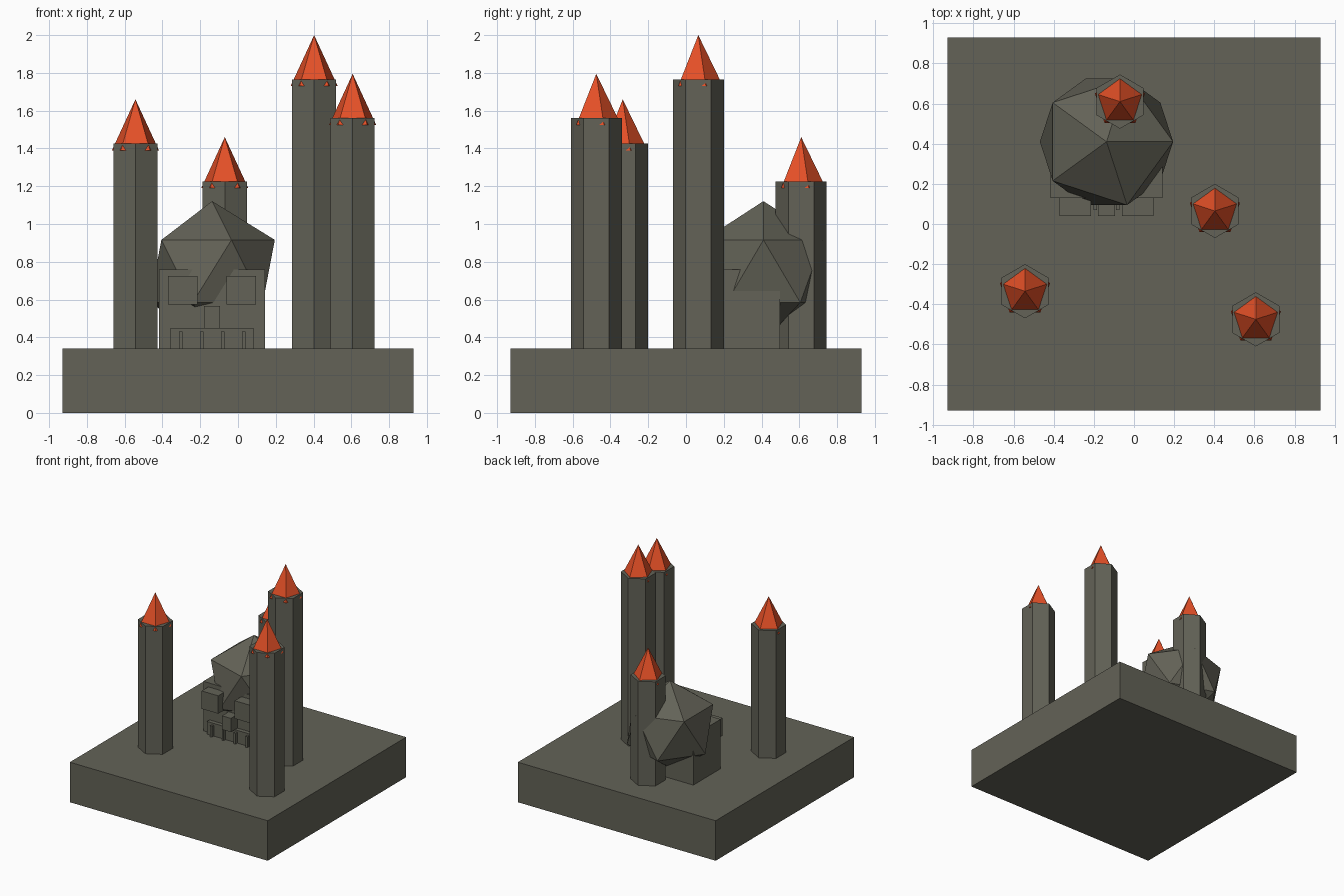
import bpy, math

if "Cube" in bpy.data.objects:
    bpy.data.objects.remove(bpy.data.objects["Cube"])


def material(name, rgb):
    m = bpy.data.materials.new(name)
    m.diffuse_color = (*rgb, 1)
    m.use_nodes = True
    m.node_tree.nodes["Principled BSDF"].inputs["Base Color"].default_value = m.diffuse_color
    return m


STONE = material("stone", (0.125, 0.123, 0.095))
ROOF = material("red_roof", (0.78, 0.08, 0.02))


def mesh_object(name, verts, faces, mat):
    me = bpy.data.meshes.new(name)
    me.from_pydata(verts, [], faces)
    me.materials.append(mat)
    ob = bpy.data.objects.new(name, me)
    bpy.context.collection.objects.link(ob)
    return ob


def box(name, x0, x1, y0, y1, z0, z1):
    v = [(x, y, z) for z in (z0, z1) for x, y in ((x0, y0), (x1, y0), (x1, y1), (x0, y1))]
    f = [(3, 2, 1, 0), (4, 5, 6, 7)]
    f += [(i, (i + 1) % 4, (i + 1) % 4 + 4, i + 4) for i in range(4)]
    return mesh_object(name, v, f, STONE)


def ring(n, cx, cy, r, z):
    # first corner points to the back (+y)
    return [(cx - r * math.sin(2 * math.pi * i / n),
             cy + r * math.cos(2 * math.pi * i / n), z) for i in range(n)]


def prism(name, n, cx, cy, r, z0, z1, mat):
    f = [tuple(reversed(range(n))), tuple(range(n, 2 * n))]
    f += [(i, (i + 1) % n, (i + 1) % n + n, i + n) for i in range(n)]
    return mesh_object(name, ring(n, cx, cy, r, z0) + ring(n, cx, cy, r, z1), f, mat)


def pyramid(name, n, cx, cy, r, z0, z1, mat):
    f = [tuple(reversed(range(n)))] + [(i, (i + 1) % n, n) for i in range(n)]
    return mesh_object(name, ring(n, cx, cy, r, z0) + [(cx, cy, z1)], f, mat)


GROUND = 0.34

# Base slab
box("base", -0.93, 0.93, -0.93, 0.93, 0, GROUND)

# Hexagonal towers with five-sided roofs: x, y, wall top
towers = [(-0.543, -0.335, 1.425), (-0.07, 0.61, 1.225),
          (0.403, 0.065, 1.765), (0.607, -0.475, 1.56)]
for k, (x, y, top) in enumerate(towers, 1):
    prism(f"tower_{k}", 6, x, y, 0.135, GROUND - 0.02, top, STONE)
    pyramid(f"tower_roof_{k}", 5, x, y, 0.131, top - 0.035, top + 0.235, ROOF)

# Cranium of the skull-shaped keep
CX = -0.137
bpy.ops.mesh.primitive_ico_sphere_add(subdivisions=1, radius=0.371, location=(CX, 0.41, 0.75))
dome = bpy.context.object
dome.name = "skull_dome"
dome.data.materials.append(STONE)

# Face block, eyes, nose, jaw and tooth posts
box("face_block", CX - 0.28, CX + 0.28, 0.13, 0.497, GROUND - 0.02, 0.76)
for side, s in (("left", -1), ("right", 1)):
    c = CX + s * 0.155
    box(f"eye_{side}", c - 0.078, c + 0.078, 0.04, 0.15, 0.573, 0.725)
box("nose", CX - 0.042, CX + 0.042, 0.04, 0.15, 0.448, 0.565)
box("jaw", CX - 0.222, CX + 0.222, 0.095, 0.15, GROUND - 0.02, 0.448)
for k in range(4):
    c = CX + (k - 1.5) * 0.111
    box(f"tooth_{k + 1}", c - 0.009, c + 0.009, 0.07, 0.11, GROUND - 0.02, 0.432)
